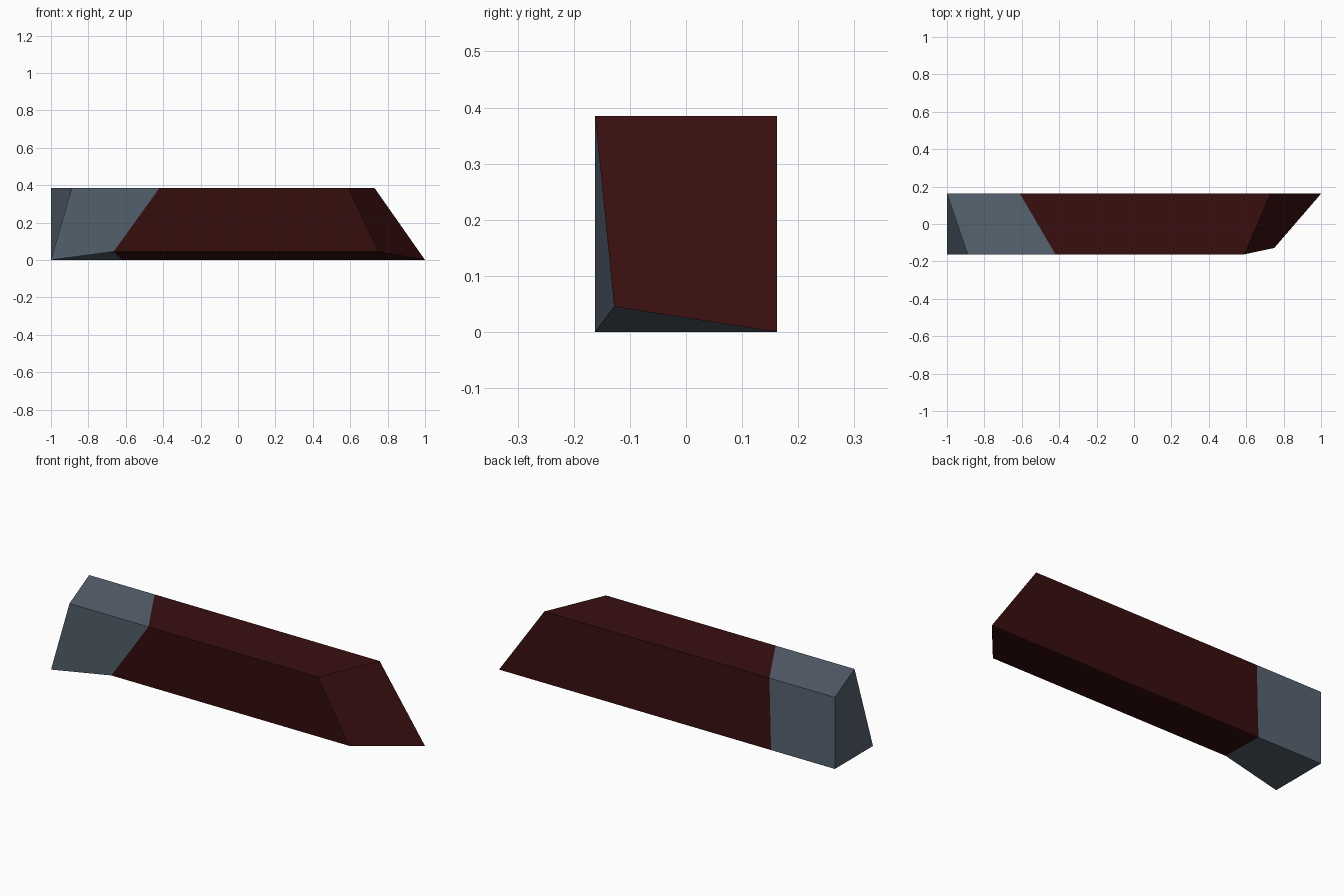
import bpy, bmesh

if "Cube" in bpy.data.objects:
    bpy.data.objects.remove(bpy.data.objects["Cube"])

def material(name, rgb):
    m = bpy.data.materials.new(name)
    m.diffuse_color = (*rgb, 1)
    m.use_nodes = True
    m.node_tree.nodes["Principled BSDF"].inputs["Base Color"].default_value = m.diffuse_color
    return m

grey = material("slate grey", (0.095, 0.125, 0.165))
red = material("dark maroon", (0.040, 0.0048, 0.0048))

W, H = 0.162, 0.385                 # half depth and height of the bar
SECTION = [(-W, H), (W, H), (W, 0), (-0.128, 0.045)]   # y, z of the bevelled bar
FLARED = SECTION[:3] + [(-W, 0)]    # full corner at the grey end

# x of each corner (front top, back top, back bottom, front bottom) per slanted cut
CUTS = [(FLARED, (-0.89, -1.0, -1.0, -1.0)),
        (SECTION, (-0.42, -0.61, -0.62, -0.665)),
        (SECTION, (0.59, 0.73, 1.0, 0.75))]

# slanted bar: loft through the cuts, grey tip first, then the maroon length
bm = bmesh.new()
rings = [[bm.verts.new((x, y, z)) for x, (y, z) in zip(xs, sec)] for sec, xs in CUTS]
for part, (a, b) in enumerate(zip(rings, rings[1:])):
    for i in range(4):
        j = (i + 1) % 4
        bm.faces.new((a[i], a[j], b[j], b[i])).material_index = part
# end caps
bm.faces.new(rings[0]).material_index = 0
bm.faces.new(rings[-1]).material_index = 1
bmesh.ops.recalc_face_normals(bm, faces=bm.faces)

mesh = bpy.data.meshes.new("slanted_bar")
bm.to_mesh(mesh)
bm.free()
mesh.materials.append(grey)
mesh.materials.append(red)
bpy.context.collection.objects.link(bpy.data.objects.new("slanted_bar", mesh))
